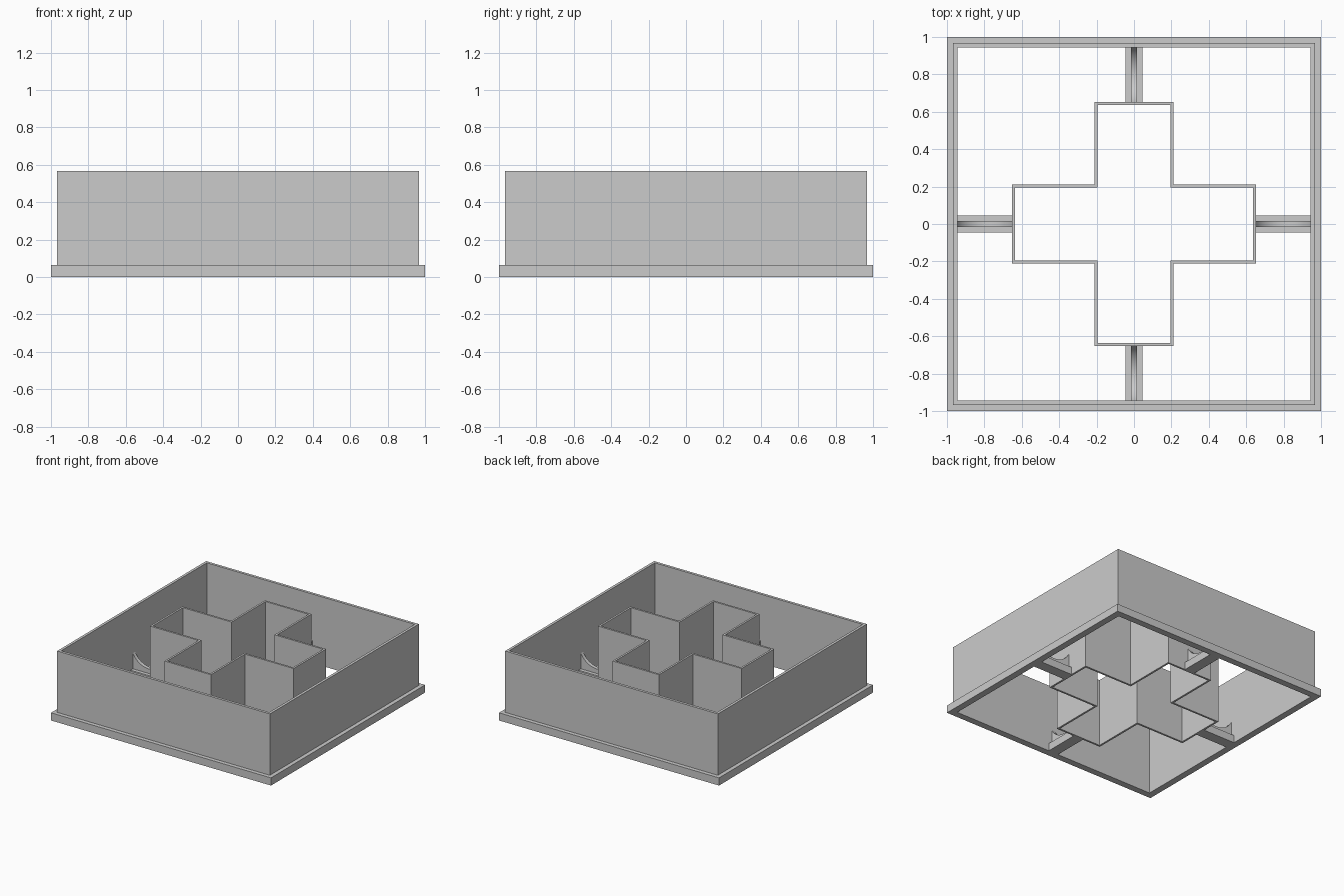
import bpy, bmesh, math
from mathutils import Matrix

cube = bpy.data.objects.get("Cube")
if cube:
    bpy.data.objects.remove(cube, do_unlink=True)

grey = bpy.data.materials.new("light_grey")
grey.use_nodes = True
grey.diffuse_color = (0.6, 0.6, 0.6, 1)
grey.node_tree.nodes["Principled BSDF"].inputs["Base Color"].default_value = (0.6, 0.6, 0.6, 1)


def finish(name, bm):
    bmesh.ops.recalc_face_normals(bm, faces=bm.faces)
    mesh = bpy.data.meshes.new(name)
    bm.to_mesh(mesh)
    bm.free()
    mesh.materials.append(grey)
    obj = bpy.data.objects.new(name, mesh)
    bpy.context.collection.objects.link(obj)
    return obj


def sweep(name, section, outline):
    """Sweep a closed (inset, height) section round an outline."""
    bm = bmesh.new()
    loops = [[bm.verts.new((x, y, z)) for x, y in outline(d)] for d, z in section]
    for i, low in enumerate(loops):
        high = loops[(i + 1) % len(loops)]
        for j in range(len(low)):
            k = (j + 1) % len(low)
            bm.faces.new((low[j], low[k], high[k], high[j]))
    return finish(name, bm)


def square(d):
    s = 1 - d
    return [(s, s), (-s, s), (-s, -s), (s, -s)]


def plus(d):
    a, b = 0.653 - d, 0.211 - d
    quarter = [(a, -b), (a, b), (b, b)]
    pts = []
    for _ in range(4):
        pts += quarter
        quarter = [(-y, x) for x, y in quarter]
    return pts


HEIGHT, BASE = 0.567, 0.063
WALL_IN, CROSS_OUT = 0.945, 0.653

# Square outer wall with its wider bottom flange
sweep("outer_wall", [(0, 0), (0, BASE), (0.033, BASE), (0.033, HEIGHT),
                     (1 - WALL_IN, HEIGHT), (1 - WALL_IN, 0)], square)

# Plus-shaped inner wall, open at both ends
sweep("cross_wall", [(0, 0), (0, HEIGHT), (0.016, HEIGHT), (0.016, 0)], plus)


def rib(name, profile, width, turn):
    """Extrude an (x, z) profile across y and turn it about the centre."""
    bm = bmesh.new()
    face = bm.faces.new([bm.verts.new((x, -width / 2, z)) for x, z in profile])
    new = bmesh.ops.extrude_face_region(bm, geom=[face])["geom"]
    bmesh.ops.translate(bm, vec=(0, width, 0),
                        verts=[v for v in new if isinstance(v, bmesh.types.BMVert)])
    bm.transform(Matrix.Rotation(turn, 4, "Z"))
    return finish(name, bm)


# Concave top edge of the thin webs
mid, half = (WALL_IN + CROSS_OUT) / 2, (WALL_IN - CROSS_OUT) / 2
radius, low = 0.163, 0.1
sweep_angle = math.asin(half / radius)
STEPS = 20
arc = []
for i in range(STEPS + 1):
    t = sweep_angle * (1 - 2 * i / STEPS)
    arc.append((mid + radius * math.sin(t), low + radius * (1 - math.cos(t))))
web = [(CROSS_OUT, BASE - 0.01), (WALL_IN, BASE - 0.01)] + arc
bar = [(CROSS_OUT, 0), (WALL_IN, 0), (WALL_IN, BASE), (CROSS_OUT, BASE)]

# Four bridges joining the cross to the outer wall
for n, side in enumerate(("left", "back", "right", "front")):
    rib(side + "_bridge_bar", bar, 0.09, n * math.pi / 2)
    obj = rib(side + "_bridge_web", web, 0.03, n * math.pi / 2)
    bpy.ops.object.select_all(action="DESELECT")
    obj.select_set(True)
    bpy.context.view_layer.objects.active = obj
    bpy.ops.object.shade_smooth_by_angle(angle=math.radians(30))
